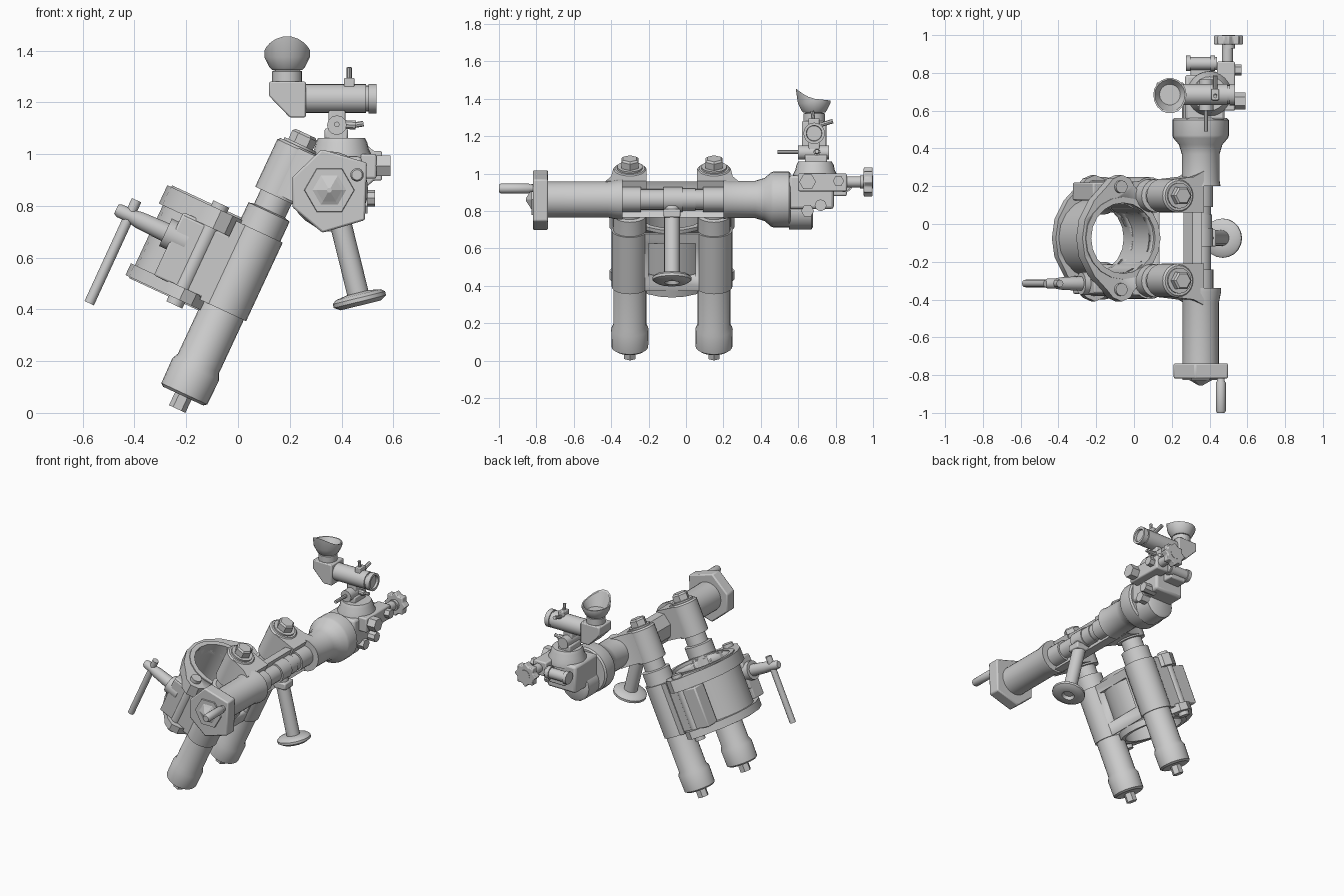
import bpy, bmesh, math
from mathutils import Matrix, Vector

if "Cube" in bpy.data.objects:
    bpy.data.objects.remove(bpy.data.objects["Cube"])

# Tilted frame: local z runs up along the recoil tubes, local x leans away from the collar
TILT = Matrix.Translation((-0.235, 0, 0.015)) @ Matrix.Rotation(math.radians(25), 4, 'Y')
WORLD = Matrix.Identity(4)
FRONT = Matrix.Rotation(math.radians(90), 4, 'X')   # profile in xz, depth = -y
YC = -0.075                                         # centre between the tubes


def finish(name, bm, smooth=True):
    bmesh.ops.recalc_face_normals(bm, faces=bm.faces)
    me = bpy.data.meshes.new(name)
    bm.to_mesh(me)
    bm.free()
    ob = bpy.data.objects.new(name, me)
    bpy.context.collection.objects.link(ob)
    if smooth:
        bpy.ops.object.select_all(action='DESELECT')
        ob.select_set(True)
        bpy.context.view_layer.objects.active = ob
        bpy.ops.object.shade_smooth_by_angle(angle=math.radians(35))
    return ob


def lathe(name, origin, direction, profile, n=20, m=WORLD, closed=False):
    """Revolve (distance, radius) pairs around a direction."""
    q = Vector(direction).normalized().to_track_quat('Z', 'Y').to_matrix().to_4x4()
    mat = m @ Matrix.Translation(origin) @ q
    bm = bmesh.new()
    rings = []
    for t, r in profile:
        rings.append([bm.verts.new(mat @ Vector((r * math.cos(a), r * math.sin(a), t)))
                      for a in (2 * math.pi * i / n for i in range(n))])
    pairs = list(zip(rings, rings[1:]))
    if closed:
        pairs.append((rings[-1], rings[0]))
    for a, b in pairs:
        for i in range(n):
            bm.faces.new((a[i], a[(i + 1) % n], b[(i + 1) % n], b[i]))
    if not closed:
        bm.faces.new(rings[0])
        bm.faces.new(rings[-1])
    return finish(name, bm, n > 8)


def rod(name, a, b, r, n=16, m=WORLD):
    d = Vector(b) - Vector(a)
    return lathe(name, a, d, [(0, r), (d.length, r)], n, m)


def prism(name, pts, h0, h1, m=WORLD, bevel=0.0, smooth=True):
    bm = bmesh.new()
    lo = [bm.verts.new(m @ Vector((x, y, h0))) for x, y in pts]
    hi = [bm.verts.new(m @ Vector((x, y, h1))) for x, y in pts]
    bm.faces.new(lo)
    bm.faces.new(hi)
    for i in range(len(pts)):
        j = (i + 1) % len(pts)
        bm.faces.new((lo[i], lo[j], hi[j], hi[i]))
    ob = finish(name, bm, smooth)
    if bevel:
        mod = ob.modifiers.new('bevel', 'BEVEL')
        mod.width, mod.segments = bevel, 2
    return ob


def box(name, x, y, z, m=WORLD, bevel=0.008):
    return prism(name, [(x[0], y[0]), (x[1], y[0]), (x[1], y[1]), (x[0], y[1])], z[0], z[1], m, bevel)


def cut(ob, cutter):
    mod = ob.modifiers.new('cut', 'BOOLEAN')
    mod.operation, mod.object, mod.solver = 'DIFFERENCE', cutter, 'EXACT'
    cutter.hide_render = True
    cutter.hide_set(True)


# Recoil tubes with end caps, nuts and crosshead arms
for side, y in (('front', -0.3), ('rear', 0.15)):
    s = -1 if y < 0 else 1
    lathe(side + '_recoil_tube', (0, y, 0), (0, 0, 1),
          [(.055, .085), (.065, .098), (.17, .1), (.195, .088), (.84, .088), (.845, .066), (.92, .066)], 24, TILT)
    lathe(side + '_bottom_nut', (0, y, 0), (0, 0, 1), [(0, .035), (.06, .035)], 6, TILT)
    lathe(side + '_crosshead_boss', (0, y, 0), (0, 0, 1), [(.906, .09), (1.108, .09), (1.118, .08)], 24, TILT)
    prism(side + '_crosshead_arm',
          [(0, y - s * .09), (.15, y - s * .09), (.15, y + s * .13), (.09, y + s * .1), (0, y + s * .09)],
          .915, 1.112, TILT)
    lathe(side + '_top_bolt', (0, y, 0), (0, 0, 1), [(1.11, .068), (1.128, .068)], 20, TILT)
    lathe(side + '_top_bolt_head', (0, y, 0), (0, 0, 1), [(1.125, .052), (1.165, .052), (1.175, .042)], 6, TILT)

# Horizontal traverse housing with open middle section
BX, BZ = .353, .861
lathe('housing_front', (BX, 0, BZ), (0, 1, 0), [(-.75, .096), (-.42, .096), (-.36, .108), (-.34, .108)], 28)
lathe('housing_rear', (BX, 0, BZ), (0, 1, 0),
      [(.2, .105), (.23, .1), (.37, .1), (.42, .115), (.455, .145), (.47, .15), (.55, .15), (.56, .14)], 28)
prism('housing_back_wall', [(.262, .82), (.30, .768), (.36, .765), (.34, .80), (.34, .915), (.36, .957), (.31, .957),
                            (.262, .9)], -.21, .35, FRONT)
lathe('traverse_shaft', (BX, 0, BZ), (0, 1, 0),
      [(-.36, .068), (-.24, .068), (-.24, .055), (-.12, .055), (-.12, .066), (-.02, .066), (-.02, .06),
       (.05, .06), (.05, .055), (.09, .055), (.09, .066), (.21, .066)], 20)

# Hexagonal end plate with spindle and crank pin
hexpts = [(-.143, .05), (-.03, .158), (.145, .106), (.138, -.116), (-.027, -.165), (-.143, -.066)]
prism('end_plate', [(BX + x, BZ + z) for x, z in hexpts], .738, .818, FRONT, .008)
lathe('end_nut', (BX, -.81, BZ), (0, -1, 0), [(0, .1), (.015, .095), (.015, .065), (.022, .05), (.045, .01)], 6)
lathe('crank_pin', (.46, -.8, .92), (0, -1, 0), [(0, .02), (.03, .02), (.04, .026), (.19, .026), (.2, .02)], 16)

# Lower handle with disc knob
top, tip = Vector((.375, YC, .82)), Vector((.47, YC, .435))
d = (tip - top).normalized()
rod('handle_stem', top, tip, .042)
box('handle_socket', (.335, .435), (-.12, -.03), (.765, .81))
lathe('handle_knob', tip - d * .03, d, [(0, .045), (.008, .09), (.02, .104), (.035, .104), (.05, .08), (.05, .04), (.03, .03)], 20)

# Clamp collar, its flanges and the bridge to the tubes
HX = -.165
bore = rod('bore_cutter', (HX, YC, .3), (HX, YC, .9), .187, 20, TILT)
window = box('window_cutter', (-.1, .2), (YC - .125, YC + .125), (.5, .7), TILT, 0)
half = [(-.385, .1), (-.33, .2), (-.26, .27), (-.22, .315), (-.17, .335), (-.12, .315), (-.1, .28), (-.01, .18)]
flange = [(x, YC + y) for x, y in half] + [(x, YC - y) for x, y in reversed(half)]
flange = [(-.4, YC)] + flange
cut(prism('collar_top_flange', flange, .69, .768, TILT), bore)
cut(prism('collar_bottom_flange', flange, .385, .435, TILT), bore)
lathe('collar_sleeve', (HX, YC, 0), (0, 0, 1), [(.38, .187), (.38, .218), (.775, .218), (.775, .187)], 20, TILT, True)
bridge = box('tube_bridge', (-.1, .055), (YC - .3, YC + .3), (.42, .755), TILT, 0)
cut(bridge, bore)
cut(bridge, window)
for side, s in (('front', -1), ('rear', 1)):
    y = YC + s * .272
    rod(side + '_hinge_pin', (-.18, y, .36), (-.18, y, .79), .034, 12, TILT)
    box(side + '_collar_lug', (-.3, -.03), tuple(sorted((YC + s * .2, YC + s * .295))), (.43, .69), TILT)
    rod(side + '_bridge_rib', (0, YC + s * .225, .42), (0, YC + s * .225, .755), .098, 24, TILT)

# Clamp screw and its bar
lathe('clamp_screw', (-.24, -.315, .6), (-1, 0, 0),
      [(0, .06), (.09, .06), (.09, .038), (.2, .034), (.24, .027), (.285, .027), (.3, .02)], 14, TILT)
box('clamp_yoke', (-.3, -.2), (-.365, -.27), (.5, .7), TILT)
rod('clamp_bar', (-.392, -.315, .822), (-.575, -.315, .424), .02, 12)

# Levelling head beyond the housing
box('head_body', (.27, .48), (.55, .79), (.81, .99), bevel=.015)
lathe('head_lower_drum', (BX, .55, .8), (0, 1, 0), [(0, .1), (.12, .1), (.13, .085)], 16)
lathe('dome', (.4, .69, .965), (0, 0, 1), [(0, .12), (.03, .118), (.055, .105), (.08, .1), (.098, .09)], 24)
box('cross_level_link', (.44, .535), (.6, .86), (.905, 1.0))
rod('link_foot', (.44, .72, .83), (.53, .72, .83), .032, 8)
rod('cross_level_screw', (.495, .82, .955), (.495, .96, .955), .03, 14)
rod('level_vial', (.275, .85, .94), (.44, .85, .94), .034, 14)
for x in (.275, .405):
    rod('vial_ring', (x, .85, .94), (x + .025, .85, .94), .041, 14)
box('vial_bracket', (.3, .42), (.77, .86), (.88, .93))
star = [(.5 + r * math.cos(i * math.pi / 8), .955 + r * math.sin(i * math.pi / 8))
        for i in range(16) for r in [(.08, .062)[i % 2]]]
prism('cross_level_wheel', star, -.998, -.95, FRONT, .006)
rod('wheel_hub', (.5, .93, .955), (.5, 1.0, .955), .035, 12)
rod('side_bolt_upper', (.52, .65, .955), (.59, .65, .955), .045, 6)
rod('side_bolt_rear', (.52, .815, .96), (.57, .815, .96), .03, 6)
rod('side_bolt_lower', (.44, .65, .8), (.5, .65, .8), .035, 6)

# Sight mount
SY = .685
box('sight_base', (.335, .425), (SY - .05, SY + .07), (1.055, 1.1))
rod('sight_pivot', (.382, .6, 1.112), (.382, .765, 1.112), .038, 12)
rod('sight_lock_rod', (.382, .49, 1.115), (.382, .62, 1.115), .011, 8)
rod('sight_side_screw', (.4, .7, 1.115), (.455, .7, 1.112), .018, 10)
rod('sight_side_lever', (.45, .7, 1.112), (.485, .7, 1.118), .011, 8)
box('sight_neck', (.35, .415), (SY - .03, SY + .03), (1.09, 1.18))

# Sight: prism housing, tube, eyecup
prism('prism_housing', [(.12, 1.28), (.12, 1.225), (.2, 1.142), (.262, 1.142), (.262, 1.28)],
      -SY - .065, -SY + .065, FRONT, .006)
lathe('sight_tube', (.26, SY, 1.215), (1, 0, 0),
      [(0, .056), (.235, .056), (.235, .05), (.245, .05), (.245, .057), (.275, .057), (.275, .042), (.26, .04)], 20)
rod('tube_lever', (.43, SY, 1.26), (.43, SY - .01, 1.335), .01, 8)
box('tube_lever_base', (.41, .45), (SY - .03, SY + .03), (1.255, 1.295), bevel=.005)
rod('tube_side_stud', (.43, SY, 1.25), (.43, SY + .1, 1.28), .012, 8)
lathe('eyepiece_neck', (.19, SY, 1.27), (0, 0, 1), [(0, .058), (.05, .058), (.055, .045), (.075, .045)], 18)
cup = lathe('eyecup', (.19, SY, 1.325), (0, 0, 1),
            [(0, .058), (.01, .068), (.05, .088), (.075, .088), (.075, .08), (.03, .055)], 18)
for v in cup.data.vertices:
    if v.co.z > 1.39:                               # raised brow on the front side
        dy = (v.co.y - SY) / .09
        v.co.z += .058 * max(0, -dy) ** 1.5 - .01 * max(0, dy)
        v.co.y -= .012 * max(0, -dy)
